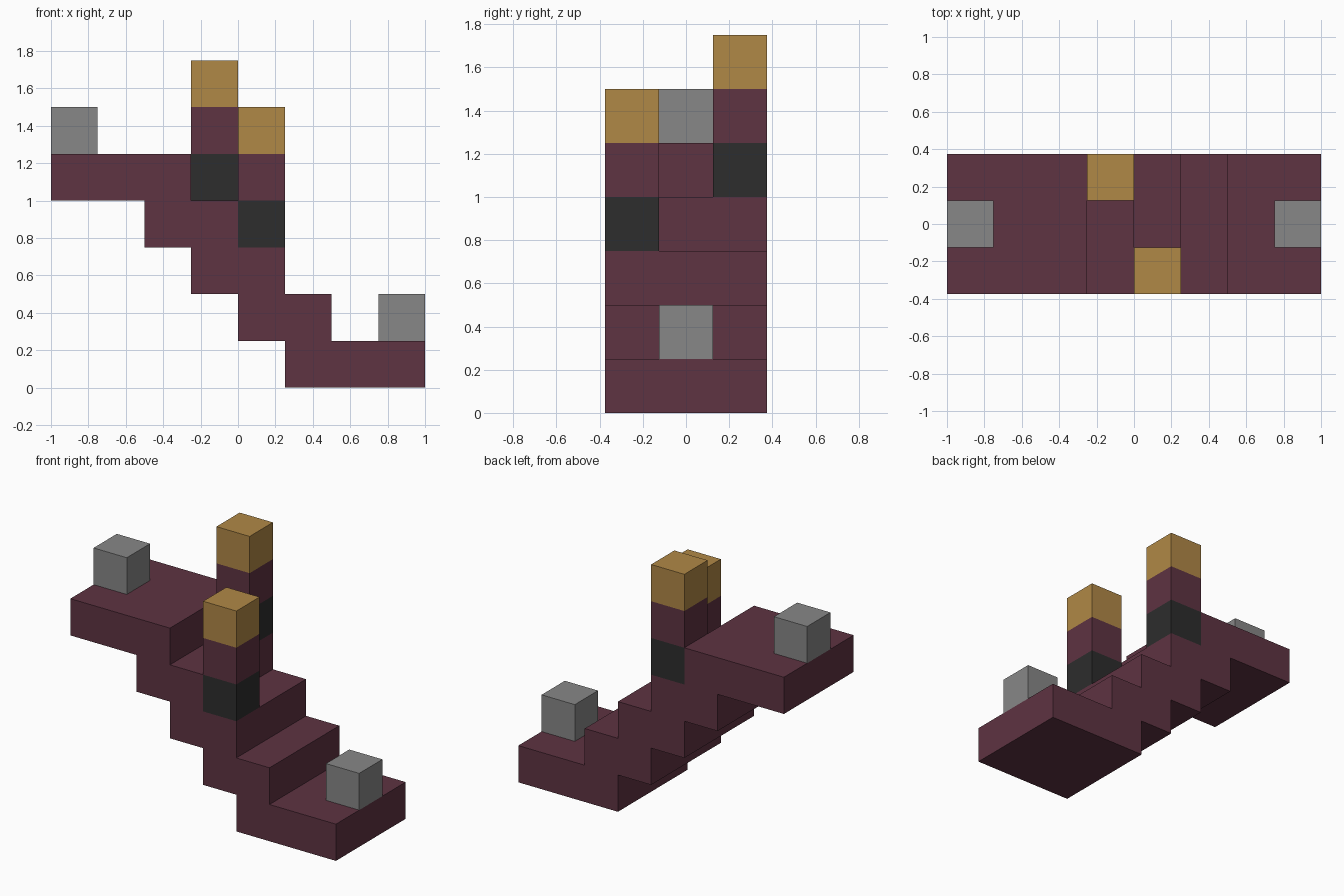
import bpy
import bmesh

U = 0.25          # side of one block
HALF_DEPTH = 1.5  # half the staircase depth, in blocks

cube = bpy.data.objects.get("Cube")
if cube:
    bpy.data.objects.remove(cube, do_unlink=True)


def material(name, rgb):
    mat = bpy.data.materials.new(name)
    mat.use_nodes = True
    mat.diffuse_color = (*rgb, 1)
    shader = next(n for n in mat.node_tree.nodes if n.type == "BSDF_PRINCIPLED")
    shader.inputs["Base Color"].default_value = (*rgb, 1)
    return mat


maroon = material("maroon", (0.112, 0.033, 0.054))
gold = material("gold", (0.434, 0.246, 0.061))
grey = material("grey", (0.242, 0.242, 0.242))
charcoal = material("charcoal", (0.026, 0.026, 0.026))


def finish(name, bm, mats):
    bmesh.ops.recalc_face_normals(bm, faces=bm.faces)
    mesh = bpy.data.meshes.new(name)
    bm.to_mesh(mesh)
    bm.free()
    for mat in mats:
        mesh.materials.append(mat)
    obj = bpy.data.objects.new(name, mesh)
    bpy.context.collection.objects.link(obj)
    return obj


def column(name, x, y, z, mats):
    """Stack of unit blocks, one material per block, centred on x and y."""
    bm = bmesh.new()
    corners = [(-.5, -.5), (.5, -.5), (.5, .5), (-.5, .5)]
    base = bm.faces.new([bm.verts.new(((x + a) * U, (y + b) * U, z * U))
                         for a, b in corners])
    ring = list(base.verts)
    for level in range(len(mats)):
        upper = [bm.verts.new((v.co.x, v.co.y, v.co.z + U)) for v in ring]
        for i in range(4):
            j = (i + 1) % 4
            side = bm.faces.new((ring[i], ring[j], upper[j], upper[i]))
            side.material_index = level
        ring = upper
    bm.faces.new(ring).material_index = len(mats) - 1
    return finish(name, bm, mats)


# Staircase: stepped side profile, extruded front to back
treads = [(1, 4), (0, 2), (-1, 1), (-2, 0), (-4, -1)]  # x span of each level
right_edge, left_edge = [], []
for level, (x0, x1) in enumerate(treads):
    right_edge += [(x1, level), (x1, level + 1)]
    left_edge += [(x0, level), (x0, level + 1)]
profile = right_edge + left_edge[::-1]

bm = bmesh.new()
front = bm.faces.new([bm.verts.new((x * U, -HALF_DEPTH * U, z * U))
                      for x, z in profile])
extruded = bmesh.ops.extrude_face_region(bm, geom=[front], use_keep_orig=True)
moved = [g for g in extruded["geom"] if isinstance(g, bmesh.types.BMVert)]
bmesh.ops.translate(bm, verts=moved, vec=(0, 2 * HALF_DEPTH * U, 0))
finish("staircase", bm, [maroon])

# Tall posts standing on the steps
post = [charcoal, maroon, gold]
column("front_post", 0.5, -1, 3, post)
column("back_post", -0.5, 1, 4, post)

# Single blocks on the two landings
column("lower_landing_block", 3.5, 0, 1, [grey])
column("upper_landing_block", -3.5, 0, 5, [grey])
